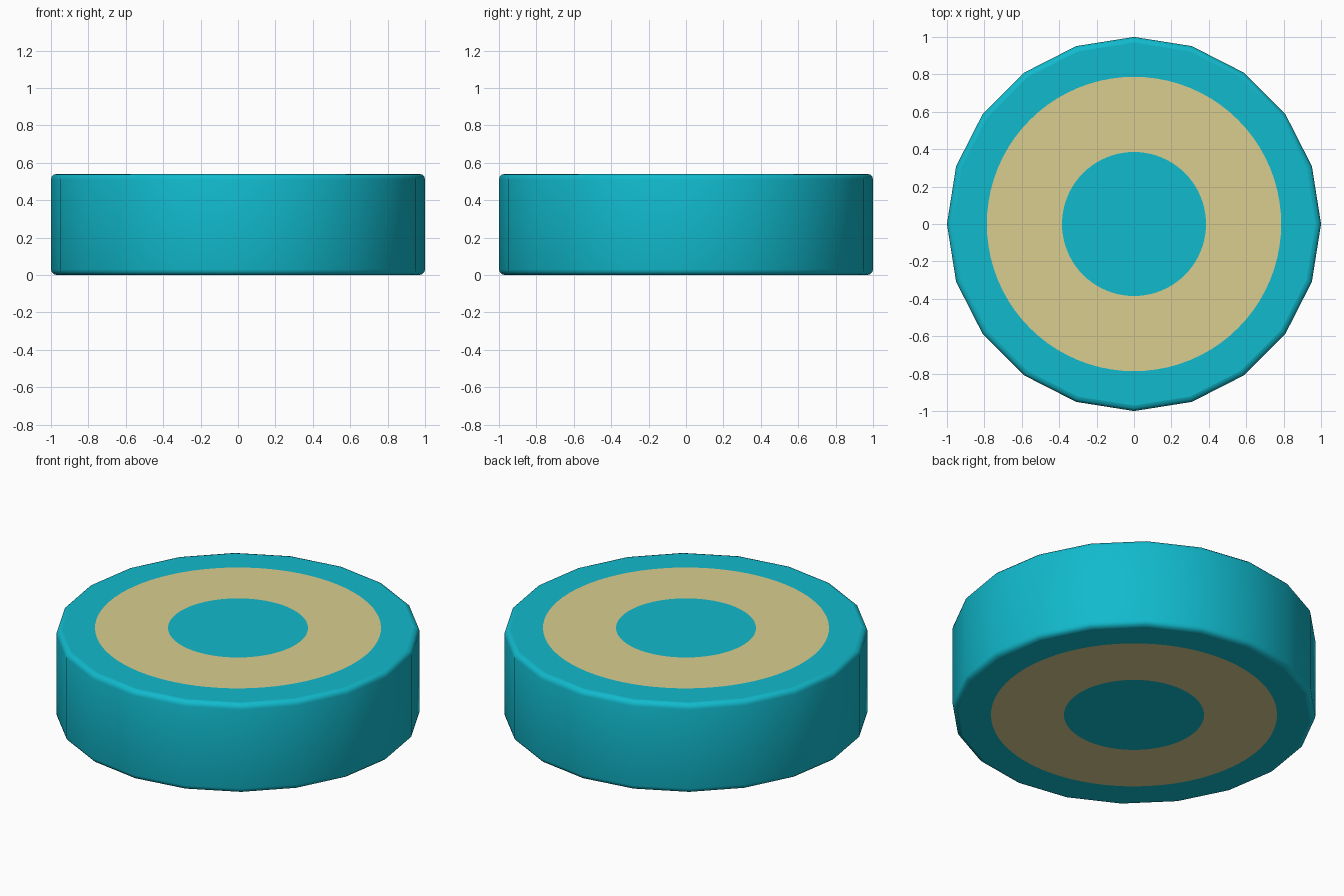
import bpy, bmesh
from math import cos, sin, pi

if "Cube" in bpy.data.objects:
    bpy.data.objects.remove(bpy.data.objects["Cube"])

SIDES, SPLIT = 20, 4          # outer polygon, finer circles painted on the caps
HEIGHT, BEVEL = 0.54, 0.03


def material(name, srgb):
    m = bpy.data.materials.new(name)
    lin = [((c / 255 + 0.055) / 1.055) ** 2.4 for c in srgb]
    m.diffuse_color = (*lin, 1)
    m.use_nodes = True
    m.node_tree.nodes["Principled BSDF"].inputs["Base Color"].default_value = m.diffuse_color
    return m


bm = bmesh.new()


def ring(r, z, n):
    return [bm.verts.new((r * cos(2 * pi * i / n), r * sin(2 * pi * i / n), z))
            for i in range(n)]


def face(verts, mat=0, smooth=False):
    f = bm.faces.new(verts)
    f.material_index = mat
    f.smooth = smooth


# Rounded wall of the disc
steps = [i * pi / 6 for i in range(4)]
low = [(1 - BEVEL + BEVEL * sin(a), BEVEL - BEVEL * cos(a)) for a in steps]
profile = low + [(r, HEIGHT - z) for r, z in reversed(low)]
rings = [ring(r, z, SIDES) for r, z in profile]
for a, b in zip(rings, rings[1:]):
    for i in range(SIDES):
        j = (i + 1) % SIDES
        face([a[i], a[j], b[j], b[i]], 0, True)

# Caps: teal rim, tan band, teal centre
n = SIDES * SPLIT
for outer, z in ((rings[0], 0), (rings[-1], HEIGHT)):
    big, small = ring(0.787, z, n), ring(0.385, z, n)
    for i in range(SIDES):
        arc = [big[(SPLIT * i + k) % n] for k in range(SPLIT, -1, -1)]
        face([outer[i], outer[(i + 1) % SIDES]] + arc)
    for i in range(n):
        j = (i + 1) % n
        face([big[i], big[j], small[j], small[i]], 1)
    face(small)

bmesh.ops.recalc_face_normals(bm, faces=bm.faces)
mesh = bpy.data.meshes.new("banded_disc")
bm.to_mesh(mesh)
bm.free()
mesh.materials.append(material("teal", (17, 186, 205)))
mesh.materials.append(material("tan", (218, 206, 143)))
disc = bpy.data.objects.new("banded_disc", mesh)
bpy.context.collection.objects.link(disc)
